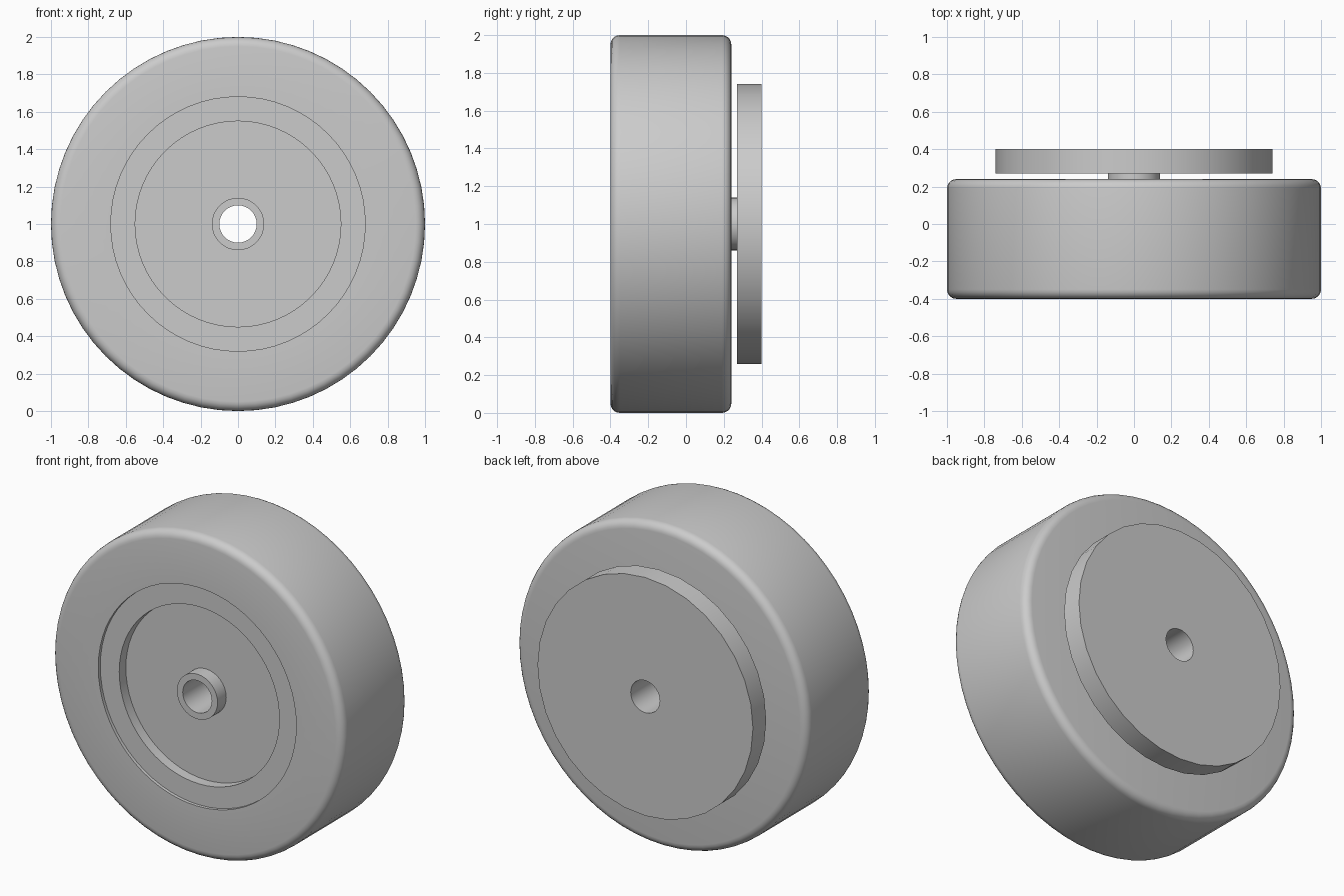
import bpy
import bmesh
from math import cos, sin, pi, radians

if "Cube" in bpy.data.objects:
    bpy.data.objects.remove(bpy.data.objects["Cube"], do_unlink=True)

AXLE_HEIGHT = 1.0
FRONT, BACK = -0.40, 0.24      # wheel faces
ROUND = 0.05                   # tread edge radius

grey = bpy.data.materials.new("mid_grey")
grey.use_nodes = True
colour = (0.6, 0.6, 0.6, 1)
grey.diffuse_color = colour
grey.node_tree.nodes["Principled BSDF"].inputs["Base Color"].default_value = colour


def lathe(name, profile, sides):
    """Turn a closed (radius, y) profile around the axle."""
    bm = bmesh.new()
    rings = []
    for i in range(sides):
        a = 2 * pi * i / sides
        rings.append([bm.verts.new((r * cos(a), y, r * sin(a))) for r, y in profile])
    n = len(profile)
    for i, ring in enumerate(rings):
        following = rings[(i + 1) % sides]
        for j in range(n):
            k = (j + 1) % n
            bm.faces.new((ring[j], ring[k], following[k], following[j]))
    bmesh.ops.recalc_face_normals(bm, faces=bm.faces)
    mesh = bpy.data.meshes.new(name)
    bm.to_mesh(mesh)
    bm.free()
    mesh.materials.append(grey)
    obj = bpy.data.objects.new(name, mesh)
    obj.location.z = AXLE_HEIGHT
    bpy.context.collection.objects.link(obj)
    bpy.ops.object.select_all(action="DESELECT")
    obj.select_set(True)
    bpy.context.view_layer.objects.active = obj
    bpy.ops.object.shade_smooth_by_angle(angle=radians(35))
    return obj


def tread_corner(y, start):
    """Quarter-circle rounding of a tread edge."""
    steps = 5
    return [(1 - ROUND + ROUND * cos(start + pi / 2 * i / steps),
             y + ROUND * sin(start + pi / 2 * i / steps)) for i in range(steps + 1)]


# Wheel with a shallow step and a deeper recess in the front face
step, recess = FRONT + 0.02, FRONT + 0.085
wheel_profile = [(0.12, recess), (0.55, recess), (0.55, step), (0.68, step), (0.68, FRONT)]
wheel_profile += tread_corner(FRONT + ROUND, -pi / 2)
wheel_profile += tread_corner(BACK - ROUND, 0)
wheel_profile += [(0.12, BACK)]
lathe("wheel", wheel_profile, 64)

# Hollow hub running through the wheel to the back disc
lathe("hub_tube", [(0.10, FRONT), (0.14, FRONT), (0.14, 0.27), (0.10, 0.27)], 32)

# Flat disc behind the wheel
lathe("back_disc", [(0.10, 0.27), (0.74, 0.27), (0.74, 0.40), (0.10, 0.40)], 32)
